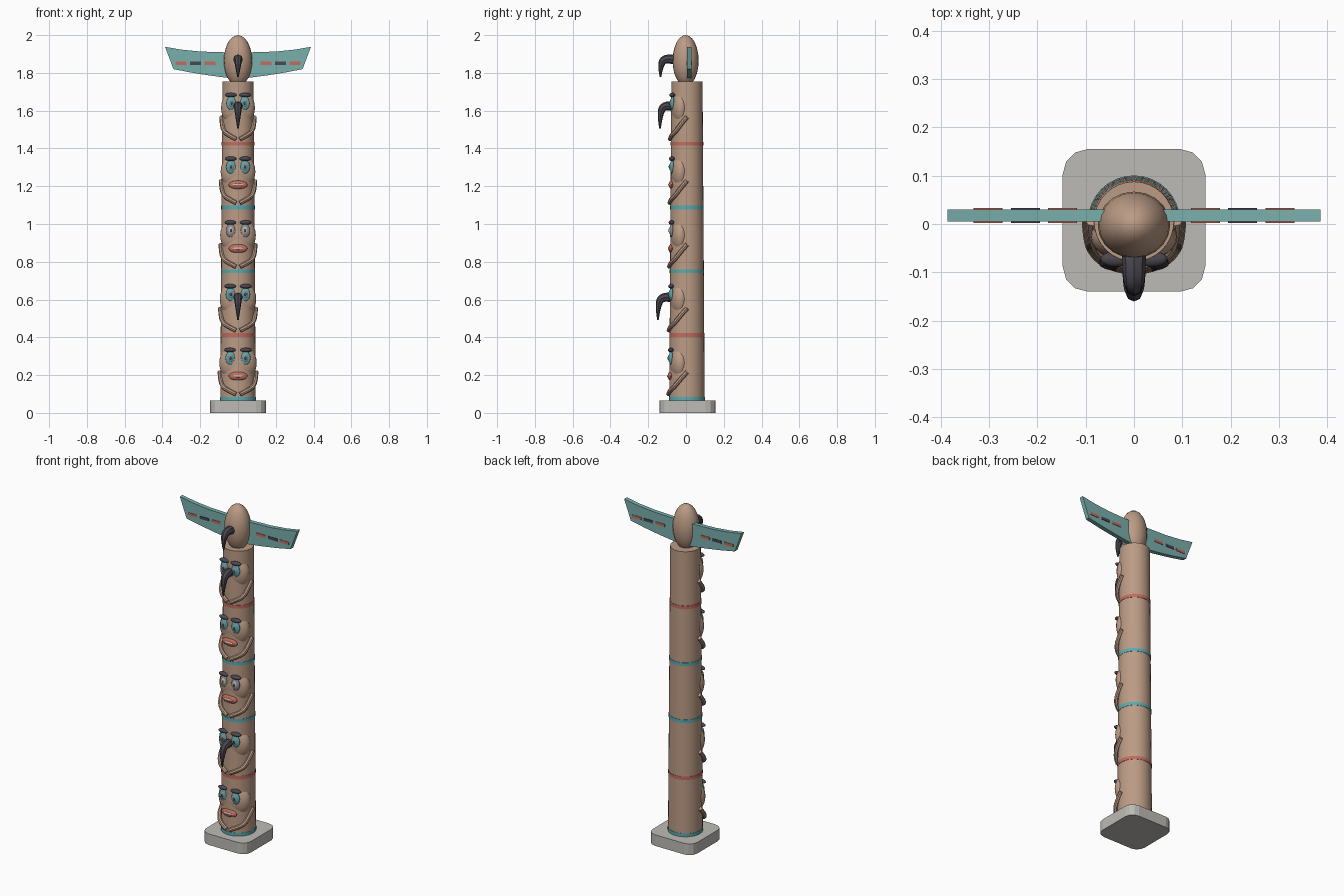
import bpy, bmesh
from mathutils import Vector

if "Cube" in bpy.data.objects:
    bpy.data.objects.remove(bpy.data.objects["Cube"], do_unlink=True)


def material(name, r, g, b):
    m = bpy.data.materials.new(name)
    m.use_nodes = True
    m.diffuse_color = (r, g, b, 1)
    m.node_tree.nodes["Principled BSDF"].inputs["Base Color"].default_value = (r, g, b, 1)
    return m


WOOD = material("carved wood", 0.50, 0.33, 0.235)
TEAL = material("teal paint", 0.10, 0.41, 0.44)
WING = material("wing teal", 0.19, 0.43, 0.41)
RED = material("red paint", 0.55, 0.15, 0.11)
DARK = material("charcoal paint", 0.07, 0.065, 0.08)
SLATE = material("slate paint", 0.24, 0.27, 0.31)
PALE = material("pale paint", 0.60, 0.48, 0.40)
STONE = material("grey stone", 0.51, 0.50, 0.465)

POLE_Y = 0.005
STEP = 0.3375


def finish(obj, name, mat, smooth=True):
    obj.name = name
    obj.data.materials.clear()
    obj.data.materials.append(mat)
    if smooth:
        bpy.ops.object.select_all(action='DESELECT')
        obj.select_set(True)
        bpy.context.view_layer.objects.active = obj
        bpy.ops.object.shade_smooth_by_angle(angle=0.7)
    return obj


def ellipsoid(name, mat, loc, radii, seg=20, rings=12):
    bpy.ops.mesh.primitive_uv_sphere_add(segments=seg, ring_count=rings, location=loc)
    obj = bpy.context.object
    obj.scale = radii
    return finish(obj, name, mat)


def box(name, mat, loc, size):
    bpy.ops.mesh.primitive_cube_add(size=1, location=loc)
    obj = bpy.context.object
    obj.scale = size
    return finish(obj, name, mat, False)


def cone(name, mat, z0, z1, r0, r1):
    bpy.ops.mesh.primitive_cone_add(vertices=32, radius1=r0, radius2=r1, depth=z1 - z0,
                                    location=(0, POLE_Y, (z0 + z1) / 2))
    return finish(bpy.context.object, name, mat)


def tube(name, mat, points, radii):
    """Tapered round bar along a smooth path."""
    curve = bpy.data.curves.new(name, 'CURVE')
    curve.dimensions = '3D'
    curve.bevel_depth = 1
    curve.bevel_resolution = 2
    curve.use_fill_caps = True
    spline = curve.splines.new('NURBS')
    spline.points.add(len(points) - 1)
    for p, co, r in zip(spline.points, points, radii):
        p.co = (*co, 1)
        p.radius = r
    spline.use_endpoint_u = True
    spline.order_u = 3
    spline.resolution_u = 5
    obj = bpy.data.objects.new(name, curve)
    bpy.context.collection.objects.link(obj)
    bpy.ops.object.select_all(action='DESELECT')
    obj.select_set(True)
    bpy.context.view_layer.objects.active = obj
    bpy.ops.object.convert(target='MESH')
    return finish(bpy.context.object, name, mat)


def pole_radius(z):
    return 0.094 - 0.0065 * z


def beak(name, y, z, reach, drop):
    path = [(0, y, z), (0, y - reach * 0.6, z + 0.012),
            (0, y - reach * 1.02, z - drop * 0.2), (0, y - reach, z - drop)]
    tube(name, DARK, path, [0.025, 0.024, 0.018, 0.004])


# Plinth with rounded corners
plinth = box("plinth", STONE, (0, 0.0075, 0.033), (1, 1, 1))
plinth.scale = (1, 1, 1)
bm = bmesh.new()
bmesh.ops.create_cube(bm, size=1)
bmesh.ops.scale(bm, vec=(0.295, 0.295, 0.066), verts=bm.verts)
upright = [e for e in bm.edges if abs(e.verts[0].co.z - e.verts[1].co.z) > 0.01]
bmesh.ops.bevel(bm, geom=upright, offset=0.052, segments=3, profile=0.5, affect='EDGES')
bm.to_mesh(plinth.data)
bm.free()

# Pole and painted bands
cone("pole", WOOD, 0.06, 1.755, pole_radius(0), pole_radius(1.755))
for i, mat in enumerate([TEAL, RED, TEAL, TEAL, RED]):
    z = 0.075 + STEP * i
    r = pole_radius(z) + 0.002
    cone(f"band_{i + 1}", mat, z - 0.01, z + 0.01, r, r)

# Five carved faces
for i in range(5):
    n = i + 1
    z = 0.29 + STEP * i
    s = pole_radius(z) / pole_radius(0.29)
    ellipsoid(f"face_{n}", WOOD, (0, -0.03 * s, z - 0.025), (0.099 * s, 0.058 * s, 0.105), 28, 16)
    for side, sx in (("left", 1), ("right", -1)):
        x = sx * 0.039 * s
        ring = SLATE if i == 2 else TEAL
        ellipsoid(f"{side}_eye_{n}", ring, (x, -0.079 * s, z), (0.027, 0.012, 0.036))
        ellipsoid(f"{side}_iris_{n}", SLATE if i != 2 else PALE, (x, -0.084 * s, z),
                  (0.016, 0.011, 0.023))
        ellipsoid(f"{side}_pupil_{n}", DARK, (x, -0.087 * s, z), (0.008, 0.011, 0.013))
        ellipsoid(f"{side}_brow_{n}", DARK, (sx * 0.041 * s, -0.080 * s, z + 0.043),
                  (0.032, 0.016, 0.012))
        arm = [(0.096, 0.006, -0.073), (0.094, -0.03, -0.112), (0.084, -0.06, -0.15),
               (0.05, -0.086, -0.172), (0.011, -0.093, -0.191)]
        tube(f"{side}_arm_{n}", WOOD, [(sx * a * s, b * s, z + c) for a, b, c in arm], [0.012] * 5)
    if i in (1, 4):
        beak(f"beak_{n}", -0.065 * s, z - 0.02, 0.087 * s, 0.115)
    else:
        ellipsoid(f"lips_{n}", RED, (0, -0.083 * s, z - 0.095), (0.05, 0.014, 0.023))
        ellipsoid(f"teeth_{n}", PALE, (0, -0.088 * s, z - 0.095), (0.036, 0.0125, 0.009))

# Bird head on top
ellipsoid("top_head", WOOD, (0, -0.002, 1.865), (0.075, 0.069, 0.135), 20, 12)
beak("top_beak", -0.055, 1.868, 0.08, 0.09)

# Wings: flat extruded outlines with painted dashes on both sides
OUTLINE = [(0.04, 1.772), (0.15, 1.786), (0.25, 1.802), (0.342, 1.82),
           (0.386, 1.938), (0.3, 1.923), (0.2, 1.913), (0.04, 1.908)]
for side, sx in (("left", 1), ("right", -1)):
    bm = bmesh.new()
    face = bm.faces.new([bm.verts.new((sx * x, 0.005, z)) for x, z in OUTLINE])
    grown = bmesh.ops.extrude_face_region(bm, geom=[face])
    moved = [v for v in grown["geom"] if isinstance(v, bmesh.types.BMVert)]
    bmesh.ops.translate(bm, vec=Vector((0, 0.025, 0)), verts=moved)
    bmesh.ops.recalc_face_normals(bm, faces=bm.faces)
    mesh = bpy.data.meshes.new(f"{side}_wing")
    bm.to_mesh(mesh)
    bm.free()
    wing = bpy.data.objects.new(f"{side}_wing", mesh)
    bpy.context.collection.objects.link(wing)
    finish(wing, f"{side}_wing", WING, False)
    for j, mat in enumerate([RED, DARK, RED]):
        for where, y in (("front", 0.0045), ("back", 0.0305)):
            box(f"{side}_wing_{where}_dash_{j + 1}", mat,
                (sx * (0.148 + 0.077 * j), y, 1.851), (0.06, 0.005, 0.016))
